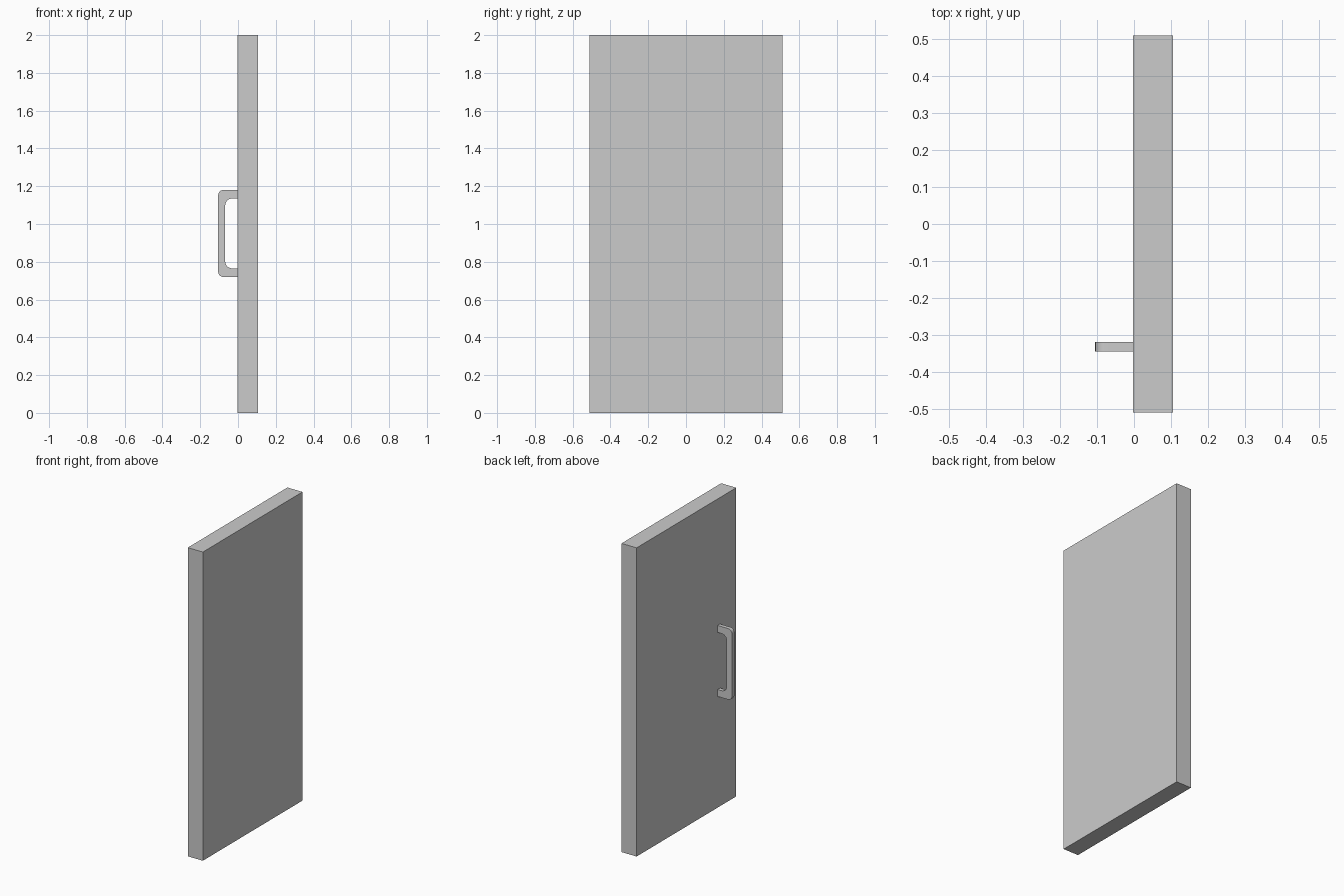
import bpy, bmesh, math

if "Cube" in bpy.data.objects:
    bpy.data.objects.remove(bpy.data.objects["Cube"])

FACE_X, BACK_X = -0.003, 0.105   # door faces
GRIP_X, INNER_X = -0.105, -0.068  # handle bar outer and inner faces
MID_Z = 0.95


def finish(bm, name):
    bmesh.ops.recalc_face_normals(bm, faces=bm.faces[:])
    mesh = bpy.data.meshes.new(name)
    bm.to_mesh(mesh)
    bm.free()
    obj = bpy.data.objects.new(name, mesh)
    bpy.context.collection.objects.link(obj)
    return obj


def corner(x, half, r, steps=6):
    """Rounded upper corner from the bar side to the top side (x, z offset)."""
    return [(x + r - r * math.cos(a), half - r + r * math.sin(a))
            for a in (math.pi / 2 * i / steps for i in range(steps + 1))]


# door panel
bm = bmesh.new()
bmesh.ops.create_cube(bm, size=1)
for v in bm.verts:
    v.co.x = FACE_X if v.co.x < 0 else BACK_X
    v.co.y *= 1.02
    v.co.z = 0 if v.co.z < 0 else 2
finish(bm, "door_panel")

# pull handle: upper half of the C profile, mirrored to the lower half
outer = corner(GRIP_X, 0.23, 0.027) + [(FACE_X, 0.23)]
inner = corner(INNER_X, 0.185, 0.037) + [(FACE_X, 0.185)]
mirror = lambda pts: [(x, -z) for x, z in pts]
profile = mirror(outer)[::-1] + outer + inner[::-1] + mirror(inner)

bm = bmesh.new()
face = bm.faces.new([bm.verts.new((x, -0.345, MID_Z + z)) for x, z in profile])
ext = bmesh.ops.extrude_face_region(bm, geom=[face], use_keep_orig=True)
moved = [g for g in ext["geom"] if isinstance(g, bmesh.types.BMVert)]
bmesh.ops.translate(bm, verts=moved, vec=(0, 0.025, 0))
handle = finish(bm, "pull_handle")

# smooth the rounded corners, keep the edges sharp
bpy.ops.object.select_all(action='DESELECT')
handle.select_set(True)
bpy.context.view_layer.objects.active = handle
bpy.ops.object.shade_smooth_by_angle(angle=math.radians(30))
